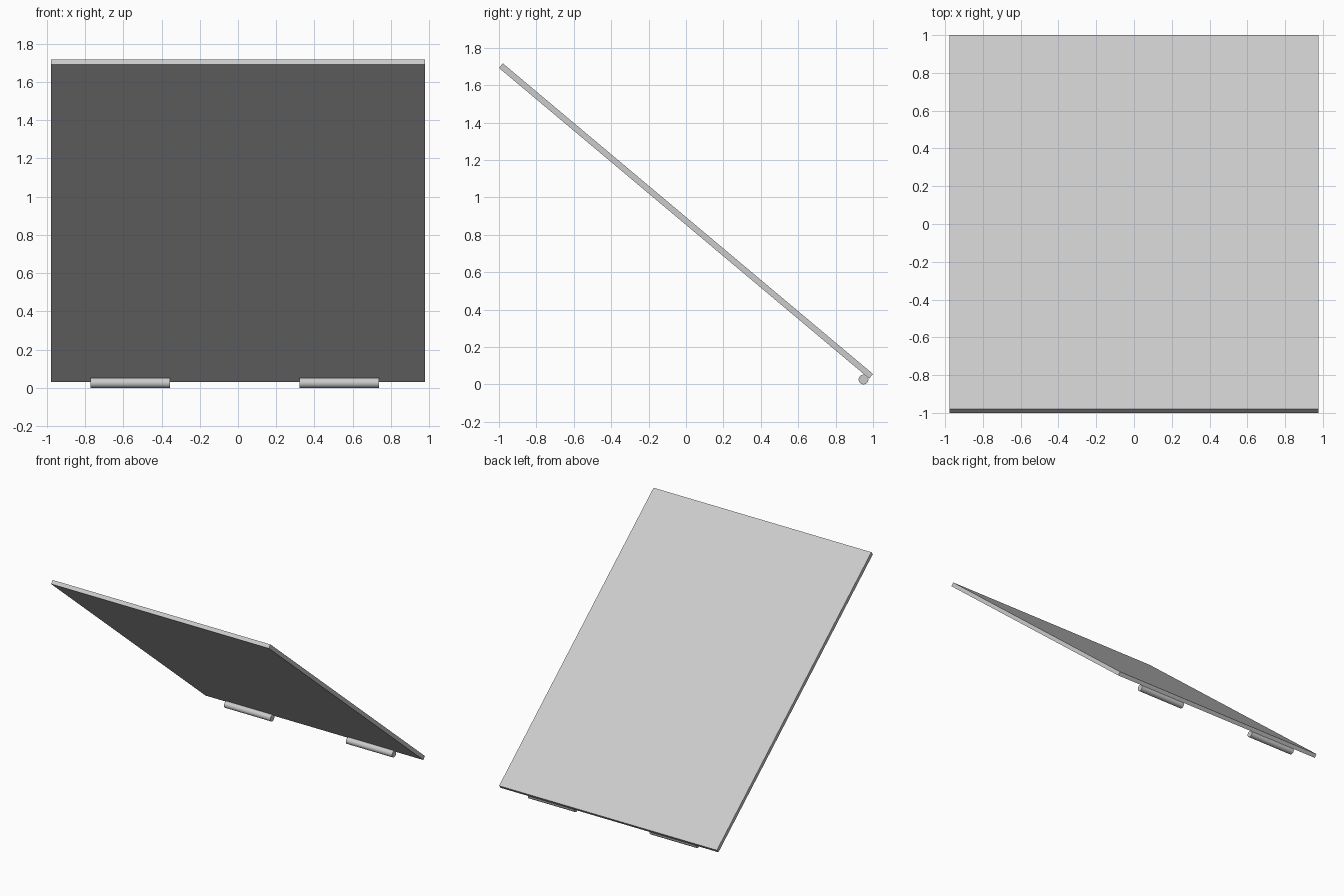
import bpy
from math import radians, sin, cos, pi

if "Cube" in bpy.data.objects:
    bpy.data.objects.remove(bpy.data.objects["Cube"])

TILT = radians(40)
THICK = 0.032
HALF_WIDTH = 0.977


def extrude_x(name, profile, x0, x1):
    """Closed solid from a (y, z) profile swept between two x positions."""
    n = len(profile)
    verts = [(x, y, z) for x in (x0, x1) for y, z in profile]
    faces = [tuple(range(n))[::-1], tuple(range(n, 2 * n))]
    faces += [(i, (i + 1) % n, n + (i + 1) % n, n + i) for i in range(n)]
    mesh = bpy.data.meshes.new(name)
    mesh.from_pydata(verts, [], faces)
    obj = bpy.data.objects.new(name, mesh)
    bpy.context.collection.objects.link(obj)
    return obj


# Sloping lid panel, low edge at the back, raised edge at the front
ty, tz = THICK * sin(TILT), THICK * cos(TILT)
low_y, low_z = 1 - ty, 0.031
run = low_y + 1
high_z = low_z + run * sin(TILT) / cos(TILT)
extrude_x("lid_panel", [(low_y, low_z), (1, low_z + tz),
                        (-1 + ty, high_z + tz), (-1, high_z)],
          -HALF_WIDTH, HALF_WIDTH)

# Two round hinge barrels under the low edge
R, SIDES = 0.026, 32
barrel = [(0.949 + R * cos(2 * pi * i / SIDES), R + R * sin(2 * pi * i / SIDES))
          for i in range(SIDES)]
for name, x0, x1 in (("hinge_left", -0.772, -0.356), ("hinge_right", 0.321, 0.736)):
    hinge = extrude_x(name, barrel, x0, x1)
    bpy.ops.object.select_all(action='DESELECT')
    hinge.select_set(True)
    bpy.context.view_layer.objects.active = hinge
    bpy.ops.object.shade_smooth_by_angle()
